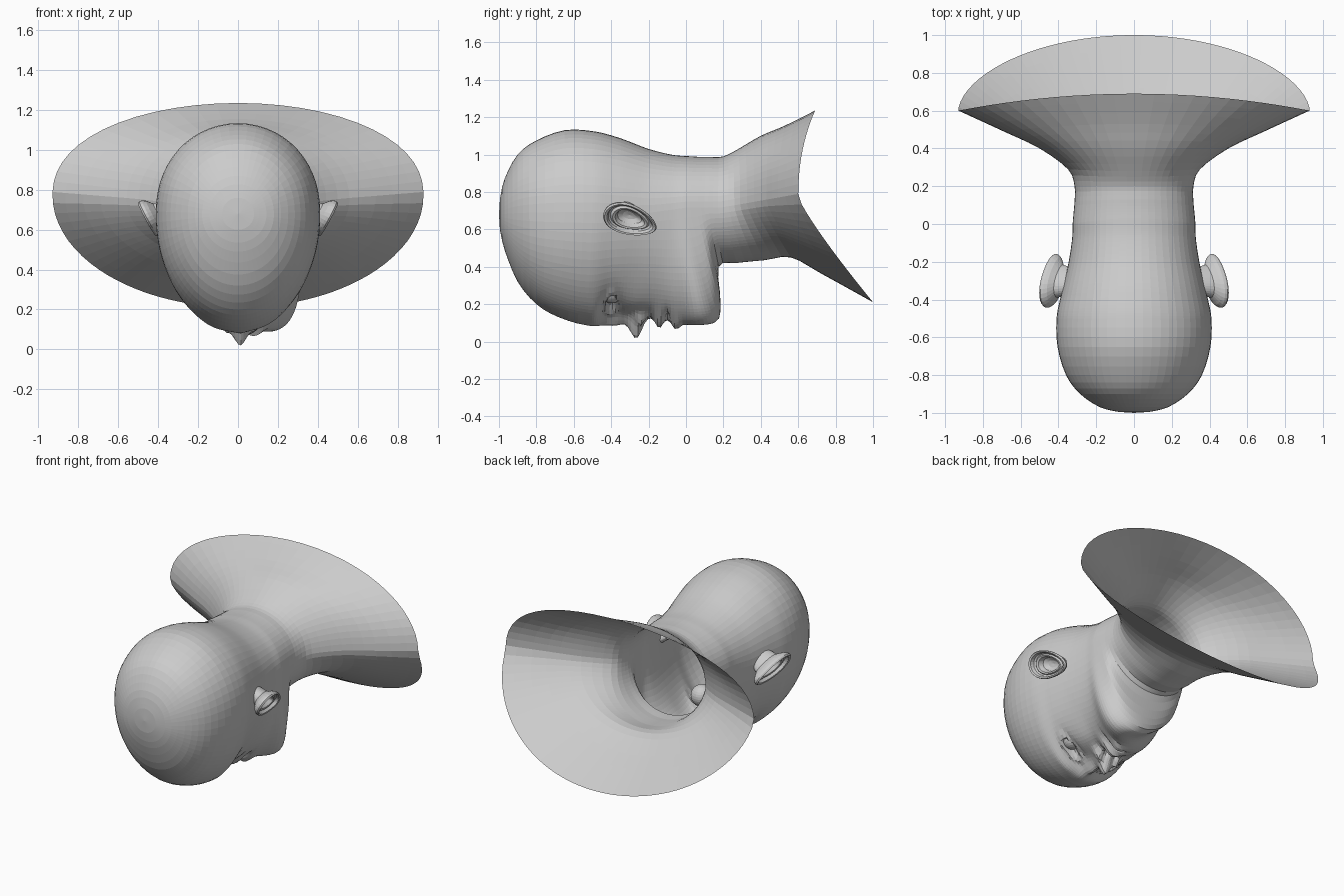
import bpy, bmesh
from math import sin, cos, pi, exp
from mathutils import Vector

if "Cube" in bpy.data.objects:
    bpy.data.objects.remove(bpy.data.objects["Cube"])

N = 80  # points around the body, denser on the face side


def make_object(name, rings, start=None, end=None):
    """Skin vertex rings; optional pole points close the ends."""
    bm = bmesh.new()
    vs = [[bm.verts.new(p) for p in r] for r in rings]
    n = len(rings[0])
    for a, b in zip(vs, vs[1:]):
        for i in range(n):
            j = (i + 1) % n
            bm.faces.new((a[i], a[j], b[j], b[i]))
    for pole, ring in ((start, vs[0]), (end, vs[-1])):
        if pole is not None:
            c = bm.verts.new(pole)
            for i in range(n):
                bm.faces.new((c, ring[i], ring[(i + 1) % n]))
    bmesh.ops.recalc_face_normals(bm, faces=bm.faces)
    me = bpy.data.meshes.new(name)
    bm.to_mesh(me)
    bm.free()
    ob = bpy.data.objects.new(name, me)
    bpy.context.collection.objects.link(ob)
    return ob


def clamp(t):
    return max(0, min(1, t))


# Section keys: top y,z / face side y,z / flank y / half width
KEYS = [
    (-.995, .76, -.995, .60, -.995, .08),
    (-.97, .87, -.97, .49, -.97, .18),
    (-.90, 1.0, -.90, .32, -.90, .285),
    (-.80, 1.075, -.80, .20, -.80, .36),
    (-.65, 1.13, -.68, .13, -.65, .405),
    (-.50, 1.125, -.53, .09, -.50, .41),
    (-.36, 1.09, -.41, .125, -.37, .385),
    (-.20, 1.03, -.24, .14, -.21, .348),
    (-.07, .998, -.06, .095, -.08, .328),
    (.03, .99, .15, .10, 0, .325),
    (.08, .987, .185, .20, .06, .32),
    (.13, .987, .175, .40, .12, .315),
    (.20, .99, .27, .42, .20, .315),
    (.28, 1.03, .42, .435, .29, .35),
    (.40, 1.10, .56, .45, .40, .50),
    (.53, 1.155, .72, .365, .49, .69),
    (.69, 1.235, 1.0, .21, .60, .93),
]

# Face bumps: x, y, x spread, y spread, height; first single, then mirrored
MIDDLE = [(0, -.38, .045, .09, .05), (0, -.265, .05, .042, .115),
          (.05, -.145, .07, .026, .05), (.08, -.055, .06, .026, .035),
          (.065, -.10, .07, .014, -.05)]
PAIRED = [(.072, -.24, .03, .03, .05), (.035, -.21, .016, .016, -.04),
          (.15, -.40, .085, .05, -.055), (.14, -.48, .10, .035, .015),
          (.19, -.25, .09, .08, .02)]


def face_offset(x, y):
    x -= .012
    bumps = MIDDLE + PAIRED + [(-b[0], *b[1:]) for b in PAIRED]
    d = sum(h * exp(-((x - a) / sa) ** 2 - ((y - b) / sb) ** 2)
            for a, b, sa, sb, h in bumps)
    r = (((abs(x) - .155) / .075) ** 2 + ((y + .40) / .034) ** 2) ** .5
    return d + .022 * exp(-((r - 1) / .3) ** 2)  # eyelid ridge


def spline(p0, p1, p2, p3, t):
    return [.5 * (2 * b + (c - a) * t + (2 * a - 5 * b + 4 * c - d) * t * t
                  + (3 * b - a - 3 * c + d) * t ** 3)
            for a, b, c, d in zip(p0, p1, p2, p3)]


def section(k):
    yt, zt, yb, zb, ys, w = k
    zs = .675 + .03 * clamp((ys + .2) / .2) + .16 * max(0, ys - .18)
    shift = .15 * exp(-((yb - .09) / .13) ** 2) * clamp((.45 - zb) / .25)
    ring = []
    for i in range(N):
        f = 2 * pi * i / N
        a = f - .5 * sin(f)
        c, x = -cos(a), w * sin(a)
        if c > 0:
            y = ys + (yt - ys) * c * c
            z = zs + (zt - zs) * c ** .9
        else:
            c = -c
            y = ys + (yb - ys) * c ** 1.15
            z = zs + (zb - zs) * c
            x += shift * c * c
            if y < .1 and z < .5:
                z -= face_offset(x, y) * min(1, c * 1.2)
        ring.append((x, y, z))
    return ring


# Head, neck and open shoulder collar in one skin, finer across the face
rings = []
last = len(KEYS) - 1
for i in range(last):
    q = [KEYS[max(0, min(last, i + j))] for j in (-1, 0, 1, 2)]
    steps = 10 if -.6 < KEYS[i][2] < 0 else 3
    for s in range(steps):
        rings.append(section(spline(*q, s / steps)))
rings.append(section(KEYS[-1]))
make_object("head_and_shoulders", rings, start=(0, -1, .68))

# Ears: dished ovals with a rolled rim, (scale, outward depth) per ring
EAR = [(.50, -.10), (.62, -.03), (.90, -.005), (1.0, .012), (1.02, .026),
       (.97, .036), (.88, .032), (.82, .012), (.74, .006), (.66, .018),
       (.56, .014), (.46, -.015), (.25, -.03)]
u = Vector((-.22, .92, -.32)).normalized()     # crown to lobe
out = Vector((.86, .05, -.45))
out = (out - u * out.dot(u)).normalized()
v = out.cross(u)


def ear_point(side, r, n, t):
    p = (Vector((.42, -.30, .66)) + u * (.148 * r * cos(t))
         + v * (.085 * r * (1 - .22 * cos(t)) * sin(t)) + out * n)
    return (side * p.x, p.y, p.z)


for side, label in ((1, "right"), (-1, "left")):
    ear = [[ear_point(side, r, n, 2 * pi * j / 32) for j in range(32)] for r, n in EAR]
    make_object("ear_" + label, ear, end=ear_point(side, 0, -.035, 0))
    # Eyeball set behind the lids
    bpy.ops.mesh.primitive_uv_sphere_add(segments=24, ring_count=14, radius=.07,
                                         location=(side * .16, -.40, .275))
    bpy.context.object.name = "eye_" + label
